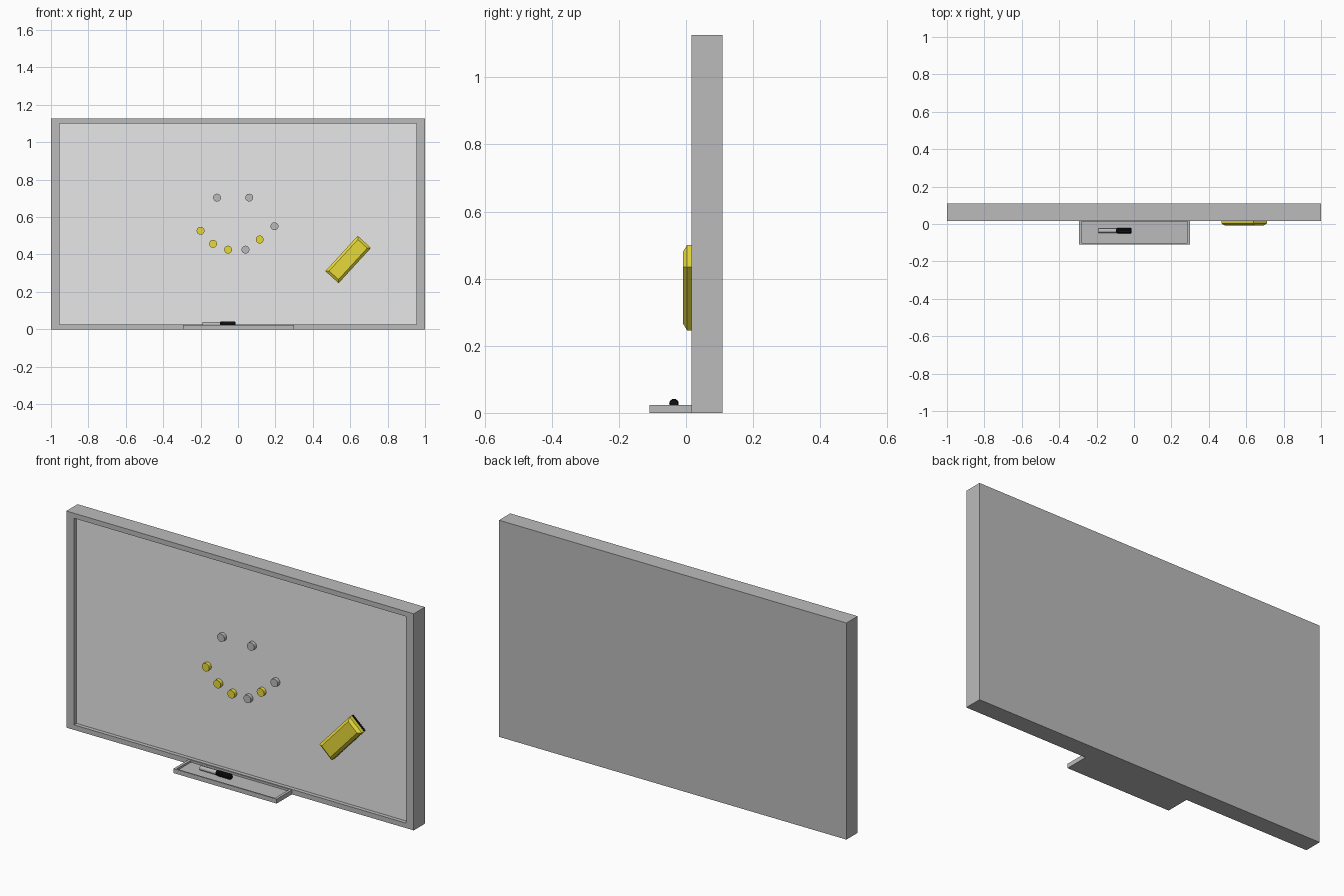
import bpy, bmesh, math

if "Cube" in bpy.data.objects:
    bpy.data.objects.remove(bpy.data.objects["Cube"])


def material(name, color):
    m = bpy.data.materials.new(name)
    m.diffuse_color = (*color, 1)
    m.use_nodes = True
    m.node_tree.nodes["Principled BSDF"].inputs["Base Color"].default_value = m.diffuse_color
    return m


GRAY = material("frame gray", (0.5, 0.5, 0.5))
WHITE = material("board white", (0.8, 0.8, 0.8))
YELLOW = material("yellow", (0.8, 0.7, 0.04))
BLACK = material("black", (0.006, 0.006, 0.006))


def loft(name, loops, mats, last_cap_mat=0, smooth=False):
    """Skin a row of equal-length point loops and cap both ends."""
    bm = bmesh.new()
    rings = [[bm.verts.new(p) for p in loop] for loop in loops]
    n = len(rings[0])
    for a, b in zip(rings, rings[1:]):
        for i in range(n):
            j = (i + 1) % n
            bm.faces.new((a[i], a[j], b[j], b[i]))
    bm.faces.new(rings[0])
    bm.faces.new(rings[-1]).material_index = last_cap_mat
    bmesh.ops.recalc_face_normals(bm, faces=bm.faces)
    me = bpy.data.meshes.new(name)
    bm.to_mesh(me)
    bm.free()
    for m in mats:
        me.materials.append(m)
    ob = bpy.data.objects.new(name, me)
    bpy.context.collection.objects.link(ob)
    if smooth:
        bpy.context.view_layer.objects.active = ob
        ob.select_set(True)
        bpy.ops.object.shade_smooth_by_angle(angle=math.radians(35))
        ob.select_set(False)
    return ob


def rect_xz(x0, x1, z0, z1, y):
    return [(x0, y, z0), (x1, y, z0), (x1, y, z1), (x0, y, z1)]


def rect_xy(x0, x1, y0, y1, z):
    return [(x0, y0, z), (x1, y0, z), (x1, y1, z), (x0, y1, z)]


FRONT, PANEL, BACK = 0.0165, 0.037, 0.109

# Board: frame with a recessed white panel
outer = (-1, 1, 0, 1.127)
inner = (-0.955, 0.955, 0.026, 1.101)
loft("whiteboard", [rect_xz(*outer, BACK), rect_xz(*outer, FRONT),
                    rect_xz(*inner, FRONT), rect_xz(*inner, PANEL)],
     [GRAY, WHITE], last_cap_mat=1)

# Tray with a thin rim
t_out = (-0.295, 0.299, -0.109, FRONT)
t_in = (-0.281, 0.285, -0.102, FRONT - 0.002)
loft("tray", [rect_xy(*t_out, 0), rect_xy(*t_out, 0.023),
              rect_xy(*t_in, 0.023), rect_xy(*t_in, 0.013)], [GRAY])

# Magnets in a smiling face
def magnet(i, x, z, mat):
    loops = [[(x + r * math.cos(k * math.tau / 24), y, z + r * math.sin(k * math.tau / 24))
              for k in range(24)] for r, y in ((0.021, PANEL + 0.002), (0.021, 0.018))]
    loft(f"magnet_{i}", loops, [mat], smooth=True)


SPOTS = [(-0.112, 0.704, GRAY), (0.06, 0.704, GRAY), (-0.2, 0.527, YELLOW),
         (-0.133, 0.457, YELLOW), (-0.053, 0.426, YELLOW), (0.04, 0.426, GRAY),
         (0.116, 0.48, YELLOW), (0.195, 0.551, GRAY)]
for i, spot in enumerate(SPOTS):
    magnet(i, *spot)

# Eraser: chamfered yellow body on a toothed black felt pad, tilted on the board
TILT = math.radians(47.5)
EX, EZ = 0.589, 0.373


def tilted(u, w, y):
    c, s = math.cos(TILT), math.sin(TILT)
    return (EX + u * c - w * s, y, EZ + u * s + w * c)


def eraser_loop(hu, hw, y):
    return [tilted(u, w, y) for u, w in ((-hu, -hw), (hu, -hw), (hu, hw), (-hu, hw))]


loft("eraser_body", [eraser_loop(0.128, 0.048, 0.022), eraser_loop(0.128, 0.048, 0.003),
                     eraser_loop(0.114, 0.034, -0.009)], [YELLOW])


def toothed_outline(hu, hw, y, pitch=0.012, depth=0.005):
    corners = [(-hu, -hw), (hu, -hw), (hu, hw), (-hu, hw)]
    pts = []
    for (u0, w0), (u1, w1) in zip(corners, corners[1:] + corners[:1]):
        length = math.hypot(u1 - u0, w1 - w0)
        du, dw = (u1 - u0) / length, (w1 - w0) / length
        n = 2 * round(length / pitch)
        for k in range(n):
            d = depth if k % 2 else 0
            s = length * k / n
            pts.append(tilted(u0 + du * s - dw * d, w0 + dw * s + du * d, y))
    return pts


loft("eraser_felt", [toothed_outline(0.127, 0.047, PANEL + 0.001),
                     toothed_outline(0.127, 0.047, 0.021)], [BLACK])

# Marker lying in the tray: lathed barrel and fluted cap
MY, MZ = -0.036, 0.0275


def lathe_x(name, profile, mat, n=24, flute=0.0, smooth=True):
    loops = [[(x, MY + r * (1 - flute * (k % 2)) * math.cos(k * math.tau / n),
               MZ + r * (1 - flute * (k % 2)) * math.sin(k * math.tau / n))
              for k in range(n)] for x, r in profile]
    return loft(name, loops, [mat], smooth=smooth)


lathe_x("marker_barrel", [(-0.19, 0.0105), (-0.188, 0.0115), (-0.09, 0.0115)], GRAY)
lathe_x("marker_cap", [(-0.096, 0.0125), (-0.08, 0.0145), (-0.018, 0.0145), (-0.013, 0.012)],
        BLACK, n=32, flute=0.07, smooth=False)
